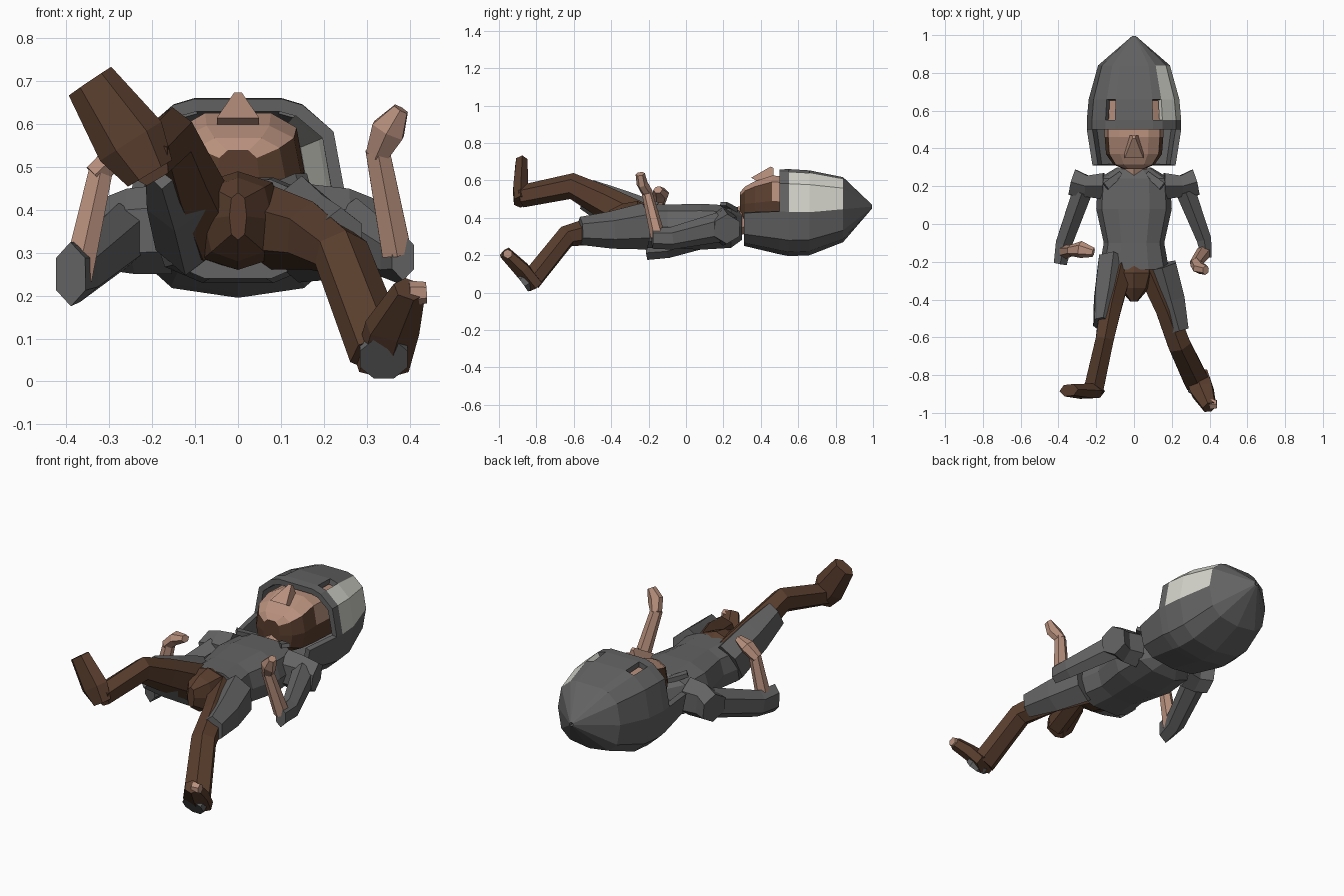
import bpy, bmesh, math
from mathutils import Vector


def material(name, rgb):
    m = bpy.data.materials.new(name)
    m.diffuse_color = (*rgb, 1)
    return m


GREY = material("dark grey cloth", (0.125, 0.125, 0.125))
BROWN = material("dark brown leather", (0.10, 0.048, 0.027))
SKIN = material("skin", (0.48, 0.28, 0.205))
WHITE = material("off white", (0.66, 0.66, 0.60))


def finish(name, bm, *mats):
    bmesh.ops.recalc_face_normals(bm, faces=bm.faces)
    me = bpy.data.meshes.new(name)
    bm.to_mesh(me)
    bm.free()
    ob = bpy.data.objects.new(name, me)
    bpy.context.collection.objects.link(ob)
    for m in mats:
        me.materials.append(m)
    return ob


def skin_rings(rings, cap=True):
    """Join equal-length rings of points into a flat-faced tube."""
    bm = bmesh.new()
    vs = [[bm.verts.new(p) for p in r] for r in rings]
    n = len(vs[0])
    for a, b in zip(vs, vs[1:]):
        for i in range(n):
            j = (i + 1) % n
            bm.faces.new((a[i], a[j], b[j], b[i]))
    if cap:
        bm.faces.new(vs[0])
        bm.faces.new(vs[-1])
    return bm


def spow(v, e):
    return math.copysign(abs(v) ** e, v)


def body_rings(secs, n, e=0.75, angles=None):
    """Sections across y: (y, half width, z low, z high)."""
    angles = [math.radians(a) for a in (angles or [360 * i / n for i in range(n)])]
    return [[Vector((rx * spow(math.cos(t), e), y,
                     (lo + hi) / 2 + (hi - lo) / 2 * spow(math.sin(t), e)))
             for t in angles] for y, rx, lo, hi in secs]


def limb(name, pts, mat, n=6, ref=(0, 0, 1)):
    """Tube through (x, y, z, side radius, depth radius) points."""
    c = [Vector(p[:3]) for p in pts]
    rings = []
    for i, p in enumerate(pts):
        t = Vector()
        if i:
            t += (c[i] - c[i - 1]).normalized()
        if i < len(c) - 1:
            t += (c[i + 1] - c[i]).normalized()
        t.normalize()
        u = Vector(ref).cross(t).normalized()
        w = t.cross(u)
        rings.append([c[i] + u * p[3] * math.cos(a) + w * p[4] * math.sin(a)
                      for a in (2 * math.pi * (k + 0.5) / n for k in range(n))])
    return finish(name, skin_rings(rings), mat)


# Helmet: pointed shell, open over the face, eye slots, white patch on one side
bm = skin_rings(body_rings([(0.31, 0.22, 0.25, 0.60), (0.50, 0.25, 0.205, 0.665),
                            (0.55, 0.25, 0.195, 0.667), (0.66, 0.24, 0.20, 0.66),
                            (0.84, 0.19, 0.27, 0.622), (0.995, 0.01, 0.45, 0.47)], 13, 0.7,
                           (0, 32, 61, 74, 106, 119, 148, 180, 212, 240, 270, 300, 328)), cap=False)
gone = []
for f in bm.faces:
    m = f.calc_center_median()
    if m.y < 0.5 and m.z > 0.42:
        gone.append(f)
    elif 0.55 < m.y < 0.66 and m.z > 0.5 and 0.11 < abs(m.x) < 0.14:
        gone.append(f)
    elif 0.55 < m.y < 0.84 and m.z > 0.46 and m.x > 0.135:
        f.material_index = 1
bmesh.ops.delete(bm, geom=gone, context='FACES')
helmet = finish("helmet", bm, GREY, WHITE)
s = helmet.modifiers.new("thickness", 'SOLIDIFY')
s.thickness = 0.03
s.offset = -1

# Head: skin on top, brown lower cheeks
bm = skin_rings(body_rings([(0.29, 0.05, 0.40, 0.54), (0.315, 0.11, 0.38, 0.57),
                            (0.37, 0.148, 0.36, 0.60), (0.46, 0.155, 0.35, 0.63),
                            (0.68, 0.155, 0.34, 0.62)], 10, 0.6))
for f in bm.faces:
    f.material_index = int(f.calc_center_median().z < 0.535)
finish("head", bm, SKIN, BROWN)
limb("nose", [(0, 0.41, 0.58, 0.10, 0.07), (0, 0.46, 0.67, 0.012, 0.012)], SKIN, 4, (1, 0, 0))
limb("neck", [(0, 0.22, 0.37, 0.075, 0.075), (0, 0.36, 0.40, 0.075, 0.075)], SKIN)

# Torso and trouser seat
finish("tunic", skin_rings(body_rings([
    (0.30, 0.09, 0.28, 0.43), (0.24, 0.19, 0.235, 0.47), (0.08, 0.20, 0.225, 0.48),
    (-0.10, 0.16, 0.235, 0.475), (-0.24, 0.185, 0.235, 0.475)], 10)), GREY)
finish("trouser_seat", skin_rings(body_rings([
    (-0.20, 0.10, 0.26, 0.46), (-0.26, 0.105, 0.26, 0.49), (-0.34, 0.08, 0.28, 0.475),
    (-0.41, 0.02, 0.33, 0.44)], 8)), BROWN)

# Shoulder pads and collar flaps
for side, word in ((-1, "left"), (1, "right")):
    limb(word + "_shoulder_pad", [(side * 0.16, 0.20, 0.355, 0.08, 0.105),
                                  (side * 0.25, 0.20, 0.35, 0.065, 0.10),
                                  (side * 0.325, 0.22, 0.34, 0.08, 0.08)], GREY)
    limb(word + "_collar_flap", [(side * 0.07, 0.265, 0.44, 0.02, 0.02),
                                 (side * 0.15, 0.20, 0.475, 0.03, 0.015)], GREY, 4)

# Arms
limb("left_sleeve", [(-0.27, 0.18, 0.34, 0.06, 0.08), (-0.37, -0.10, 0.255, 0.05, 0.07),
                     (-0.39, -0.21, 0.25, 0.04, 0.075)], GREY)
limb("left_forearm", [(-0.375, -0.15, 0.24, 0.04, 0.04), (-0.32, -0.14, 0.49, 0.032, 0.028)],
     SKIN, 6, (0, 1, 0))
limb("left_hand", [(-0.335, -0.14, 0.48, 0.03, 0.03), (-0.28, -0.135, 0.53, 0.035, 0.045),
                   (-0.215, -0.15, 0.55, 0.02, 0.025)], SKIN, 6, (0, 1, 0))
limb("right_sleeve", [(0.27, 0.18, 0.35, 0.06, 0.08), (0.37, -0.08, 0.29, 0.045, 0.06),
                      (0.385, -0.18, 0.29, 0.03, 0.055)], GREY)
limb("right_forearm", [(0.37, -0.15, 0.30, 0.04, 0.04), (0.325, -0.21, 0.54, 0.032, 0.028)],
     SKIN, 6, (0, 1, 0))
limb("right_hand", [(0.325, -0.205, 0.53, 0.03, 0.03), (0.35, -0.235, 0.585, 0.045, 0.03),
                    (0.38, -0.245, 0.635, 0.02, 0.025)], SKIN, 6, (0, 1, 0))

# Legs
limb("left_leg", [(-0.07, -0.22, 0.37, 0.075, 0.10), (-0.125, -0.45, 0.49, 0.065, 0.085),
                  (-0.155, -0.61, 0.57, 0.055, 0.07), (-0.215, -0.88, 0.515, 0.06, 0.06)], BROWN)
limb("left_foot", [(-0.205, -0.885, 0.485, 0.04, 0.06), (-0.25, -0.885, 0.56, 0.045, 0.085),
                   (-0.345, -0.88, 0.70, 0.035, 0.06)], BROWN, 6, (0.8, 0, -0.6))
limb("right_leg", [(0.07, -0.22, 0.36, 0.075, 0.10), (0.17, -0.45, 0.34, 0.065, 0.08),
                   (0.24, -0.64, 0.30, 0.068, 0.06), (0.33, -0.83, 0.065, 0.075, 0.06)], BROWN)
limb("right_foot", [(0.335, -0.805, 0.037, 0.07, 0.045), (0.36, -0.88, 0.125, 0.07, 0.045),
                    (0.40, -0.97, 0.215, 0.04, 0.035)], BROWN)
limb("right_toe_tip", [(0.40, -0.955, 0.205, 0.03, 0.03), (0.439, -0.953, 0.207, 0.025, 0.025)], SKIN)
limb("right_heel_sole", [(0.34, -0.85, 0.07, 0.06, 0.06), (0.34, -0.876, 0.052, 0.06, 0.06)], GREY, 8)

# Tunic skirts wrapping the outer thighs
limb("left_skirt", [(-0.115, -0.20, 0.365, 0.085, 0.13), (-0.14, -0.38, 0.45, 0.08, 0.11),
                    (-0.17, -0.53, 0.525, 0.05, 0.085)], GREY)
limb("right_skirt", [(0.145, -0.22, 0.355, 0.09, 0.125), (0.195, -0.40, 0.335, 0.085, 0.10),
                     (0.24, -0.565, 0.33, 0.058, 0.075)], GREY)
